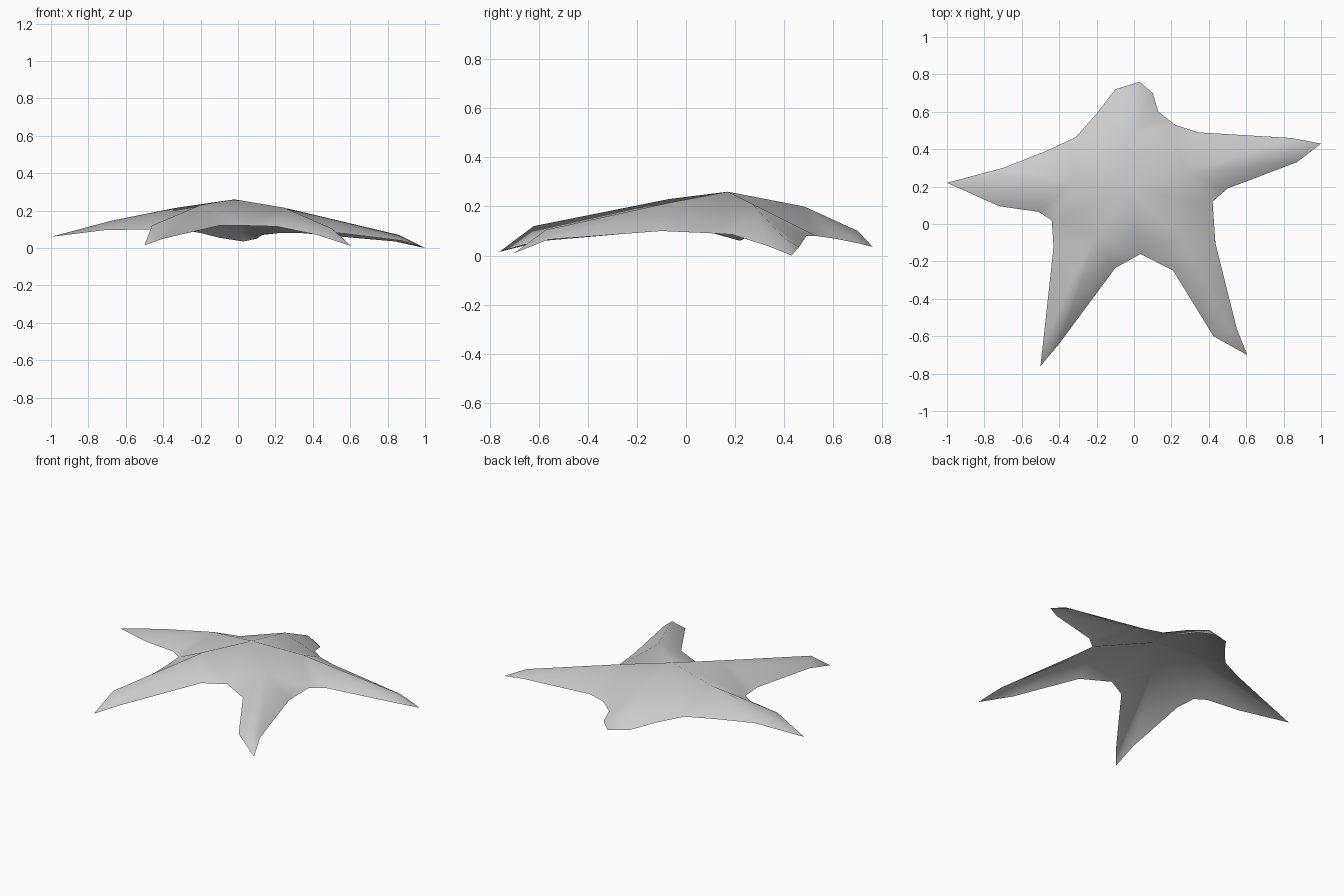
import bpy
import bmesh

default_cube = bpy.data.objects.get("Cube")
if default_cube:
    bpy.data.objects.remove(default_cube, do_unlink=True)

# Plain grey skin
skin = bpy.data.materials.new("light grey skin")
skin.use_nodes = True
grey = (0.6, 0.6, 0.6, 1)
skin.diffuse_color = grey
skin.node_tree.nodes["Principled BSDF"].inputs["Base Color"].default_value = grey

# Top of the domed body, where all five ridges meet
CROWN = (-.02, .17, .26)

# Each arm, counter-clockwise: its ridge (inner, outer), then its rim
# (near, far, tip, far, near), then the notch leading to the next arm
right_arm = dict(
    ridge=[(.27, .27, .21), (.86, .4, .07)],
    rim=[(.5, .19, .085), (.87, .33, .04), (1, .43, 0), (.84, .46, .035), (.34, .49, .08)],
    notch=(.22, .53, .08))
back_arm = dict(
    ridge=[(0, .48, .2), (.01, .7, .1)],
    rim=[(.13, .6, .07), (.1, .7, .05), (.03, .76, .035), (-.1, .72, .055), (-.2, .59, .08)],
    notch=(-.31, .465, .1))
left_arm = dict(
    ridge=[(-.33, .22, .215), (-.68, .21, .145)],
    rim=[(-.47, .39, .1), (-.7, .3, .1), (-1, .22, .06), (-.72, .095, .095), (-.51, .065, .1)],
    notch=(-.44, .02, .1))
left_leg = dict(
    ridge=[(-.2, -.07, .23), (-.46, -.62, .12)],
    rim=[(-.43, -.12, .1), (-.48, -.58, .06), (-.5, -.76, .015), (-.4, -.64, .05), (-.1, -.235, .12)],
    notch=(.035, -.16, .12))
right_leg = dict(
    ridge=[(.25, -.07, .215), (.5, -.57, .105)],
    rim=[(.21, -.25, .115), (.425, -.6, .07), (.605, -.7, .01), (.55, -.56, .065), (.435, -.1, .1)],
    notch=(.42, .12, .09))
arms = [right_arm, back_arm, left_arm, left_leg, right_leg]

bm = bmesh.new()
crown = bm.verts.new(CROWN)
notches = [bm.verts.new(arm["notch"]) for arm in arms]


def add_arm(arm, notch_before, notch_after):
    """Skin one arm as two slopes falling from its ridge to its rim."""
    inner, outer = [bm.verts.new(p) for p in arm["ridge"]]
    near_a, far_a, tip, far_b, near_b = [bm.verts.new(p) for p in arm["rim"]]
    for corners in (
        (crown, notch_before, inner),
        (notch_before, near_a, inner),
        (inner, near_a, far_a, outer),
        (outer, far_a, tip),
        (outer, tip, far_b),
        (inner, outer, far_b, near_b),
        (inner, near_b, notch_after),
        (crown, inner, notch_after),
    ):
        bm.faces.new(corners).smooth = True


# Five arms share the crown and the notches; the shell is open below
for i, arm in enumerate(arms):
    add_arm(arm, notches[i - 1], notches[i])

mesh = bpy.data.meshes.new("starfish_body")
bm.to_mesh(mesh)
bm.free()
mesh.materials.append(skin)
starfish_body = bpy.data.objects.new("starfish_body", mesh)
bpy.context.collection.objects.link(starfish_body)
